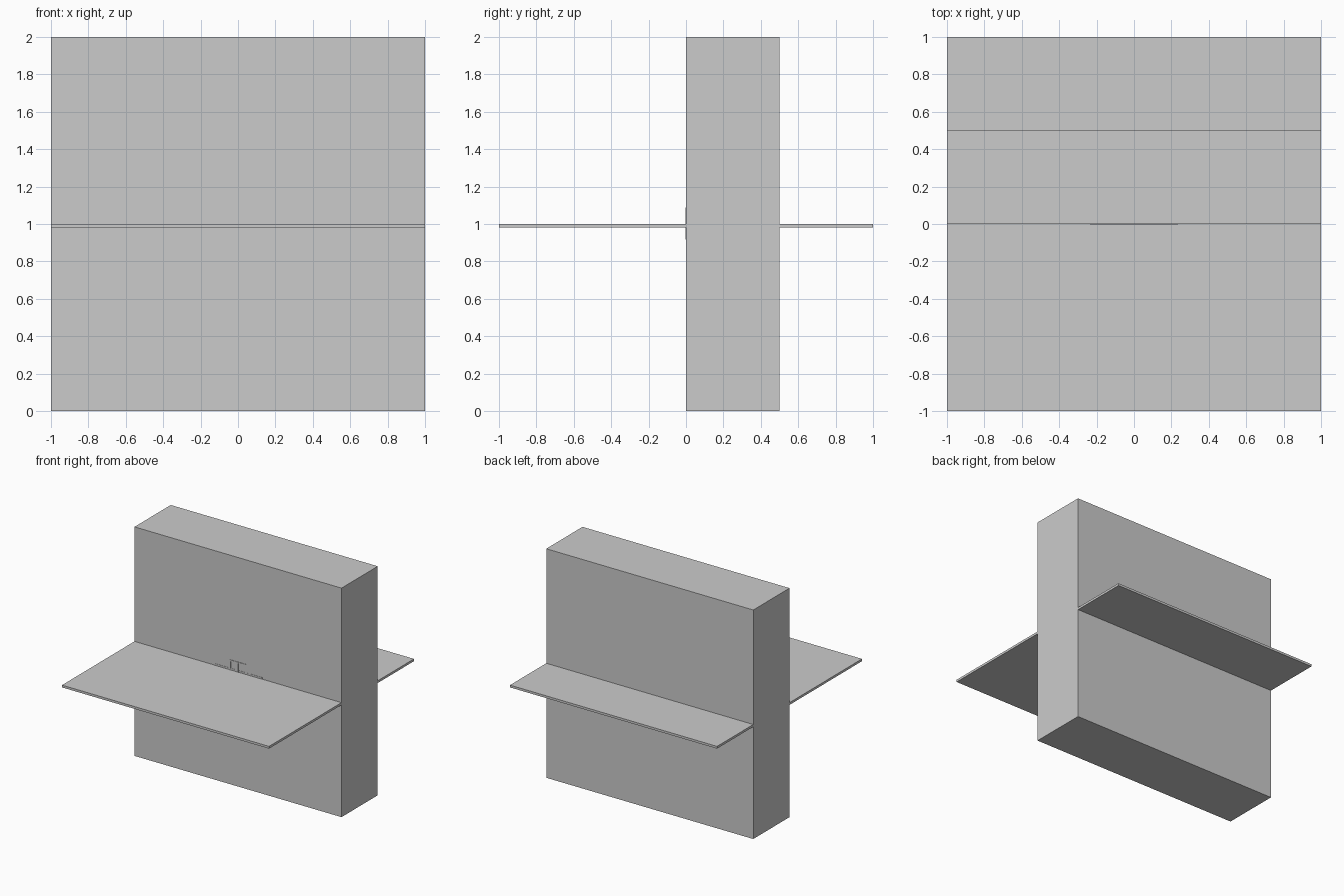
import bpy

if "Cube" in bpy.data.objects:
    bpy.data.objects.remove(bpy.data.objects["Cube"])


def box(name, x, y, z):
    """Box from (min, max) ranges on each axis."""
    bpy.ops.mesh.primitive_cube_add(
        size=1, location=[(a + b) / 2 for a, b in (x, y, z)])
    ob = bpy.context.object
    ob.name = name
    ob.scale = [b - a for a, b in (x, y, z)]
    bpy.ops.object.transform_apply(location=False, rotation=False, scale=True)
    return ob


# Thick upright wall and the thin floor sheet passing through it
box("wall", (-1, 1), (0, 0.5), (0, 2))
box("floor_slab", (-1, 1), (-1, 1), (0.98, 1.0))

# Low sill strip where the wall meets the floor
box("sill", (-0.235, 0.235), (-0.002, 0.02), (0.985, 1.015))

# Small window set almost flush in the wall
FRONT, BACK = -0.004, 0.02
for side, s in (("left", -1), ("right", 1)):
    box("window_jamb_" + side, sorted((s * 0.07, s * 0.083)), (FRONT, BACK), (0.917, 1.088))
for part, z in (("head", (1.076, 1.088)), ("bottom", (0.917, 0.93))):
    box("window_" + part, (-0.07, 0.07), (FRONT, BACK), z)
box("window_mullion", (-0.005, 0.005), (FRONT, BACK), (0.93, 1.076))
